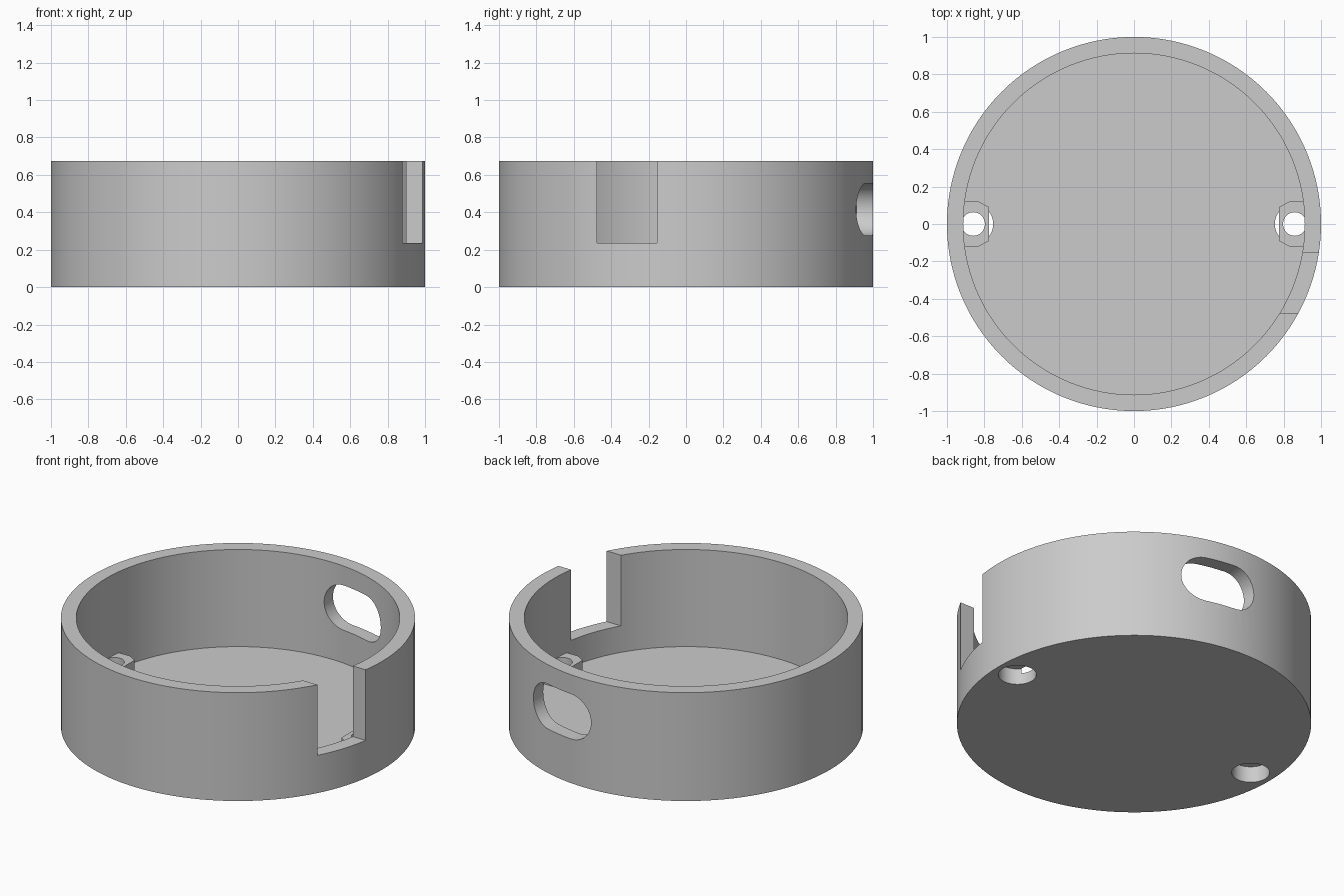
import bpy
import bmesh
from math import cos, sin, pi
from mathutils import Matrix

if "Cube" in bpy.data.objects:
    bpy.data.objects.remove(bpy.data.objects["Cube"], do_unlink=True)

grey = bpy.data.materials.new("light grey")
grey.use_nodes = True
grey.diffuse_color = (0.6, 0.6, 0.6, 1)
grey.node_tree.nodes["Principled BSDF"].inputs["Base Color"].default_value = (0.6, 0.6, 0.6, 1)


def arc(cx, cy, r, start, end, n):
    """Points along an arc, both ends included."""
    angles = [start + (end - start) * i / n for i in range(n + 1)]
    return [(cx + r * cos(a), cy + r * sin(a)) for a in angles]


def circle(cx, cy, r, n):
    return arc(cx, cy, r, 0, 2 * pi, n)[:-1]


def prism(name, outline, z0, z1, matrix=Matrix()):
    """Closed solid: outline extruded from z0 to z1, then transformed."""
    bm = bmesh.new()
    base = bm.faces.new([bm.verts.new((x, y, z0)) for x, y in outline])
    top = bmesh.ops.extrude_face_region(bm, geom=[base])["geom"]
    bmesh.ops.translate(bm, vec=(0, 0, z1 - z0),
                        verts=[v for v in top if isinstance(v, bmesh.types.BMVert)])
    bmesh.ops.transform(bm, matrix=matrix, verts=bm.verts)
    bmesh.ops.recalc_face_normals(bm, faces=bm.faces)
    mesh = bpy.data.meshes.new(name)
    bm.to_mesh(mesh)
    bm.free()
    mesh.materials.append(grey)
    obj = bpy.data.objects.new(name, mesh)
    bpy.context.collection.objects.link(obj)
    return obj


def combine(target, tool, operation):
    """Apply a boolean and discard the tool."""
    mod = target.modifiers.new("boolean", 'BOOLEAN')
    mod.operation = operation
    mod.solver = 'EXACT'
    mod.object = tool
    bpy.context.view_layer.objects.active = target
    bpy.ops.object.modifier_apply(modifier=mod.name)
    bpy.data.objects.remove(tool, do_unlink=True)


# Round open cup with a thin floor
cup = prism("round_housing", circle(0, 0, 1, 128), 0, 0.675)
combine(cup, prism("cavity", circle(0, 0, 0.913, 128), 0.07, 0.8), 'DIFFERENCE')

# Screw bosses with pilot holes, and wide recesses from below
for side in (-1, 1):
    outline = [(side * x, y) for x, y in
               [(0.95, -0.12), (0.83, -0.12), (0.775, -0.09),
                (0.775, 0.09), (0.83, 0.12), (0.95, 0.12)]]
    boss = prism("screw_boss", outline, 0.05, 0.17)
    combine(boss, prism("pilot", circle(side * 0.86, 0, 0.063, 32), 0, 0.3), 'DIFFERENCE')
    combine(cup, boss, 'UNION')
    recess = prism("recess", circle(side * 0.86, 0, 0.107, 48), -0.1, 0.1)
    combine(cup, recess, 'DIFFERENCE')

# Rectangular notch open to the rim
notch = [(0.6, -0.475), (1.2, -0.475), (1.2, -0.155), (0.6, -0.155)]
combine(cup, prism("notch", notch, 0.235, 0.9), 'DIFFERENCE')

# Rounded slot through the back wall
slot = arc(0.275, 0.415, 0.14, -pi / 2, pi / 2, 24) + arc(0.095, 0.415, 0.14, pi / 2, 3 * pi / 2, 24)
combine(cup, prism("slot", slot, -1.2, -0.6, Matrix.Rotation(pi / 2, 4, 'X')), 'DIFFERENCE')

# Smooth curved walls, sharp rims
bpy.ops.object.select_all(action='DESELECT')
cup.select_set(True)
bpy.context.view_layer.objects.active = cup
bpy.ops.object.shade_smooth_by_angle(angle=pi / 6)
